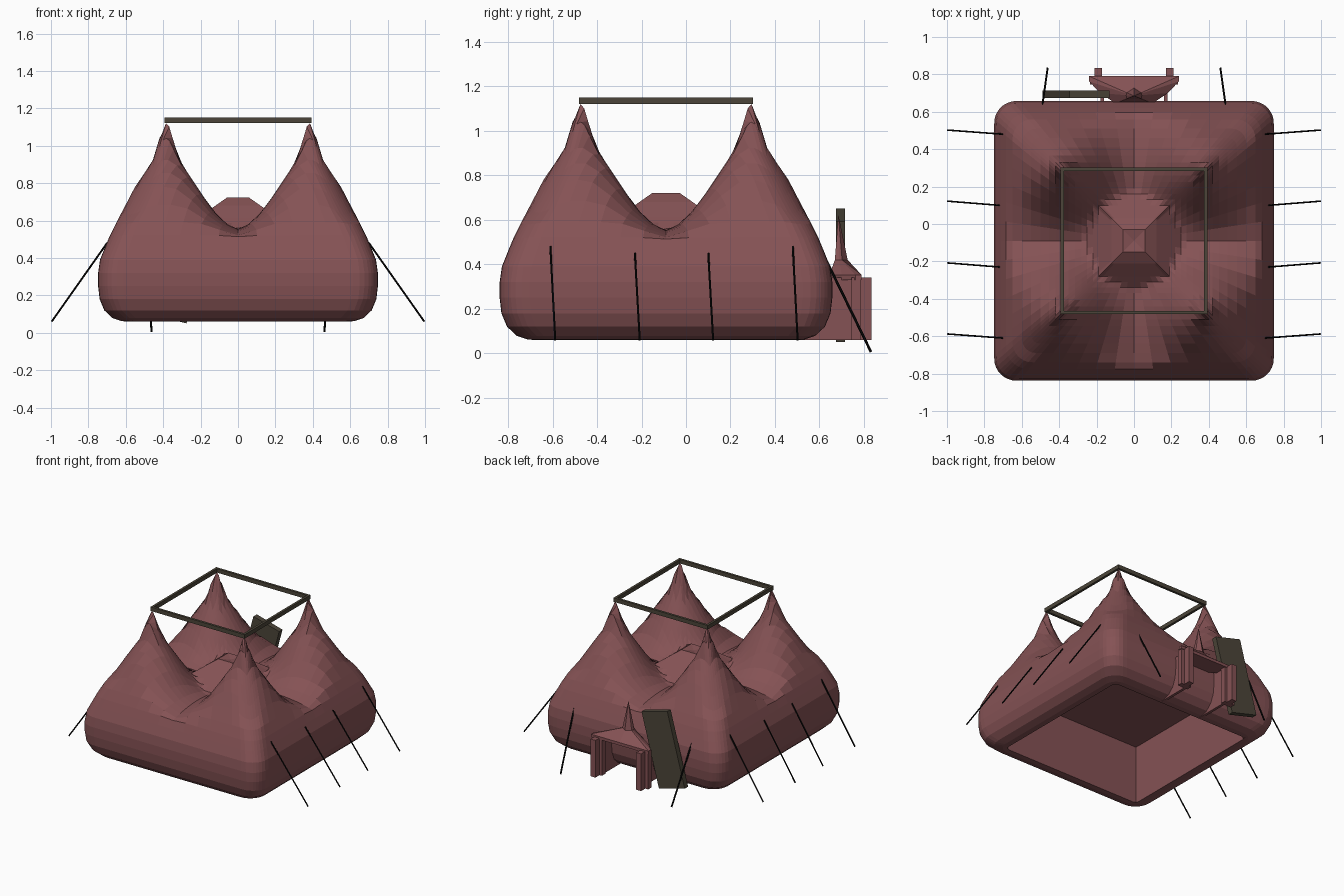
import bpy, bmesh, math
from mathutils import Vector, Matrix

if "Cube" in bpy.data.objects:
    bpy.data.objects.remove(bpy.data.objects["Cube"])

CY = -0.09          # tent centre in y
PEAK = 0.385        # peak offset from tent centre


def material(name, rgb):
    m = bpy.data.materials.new(name)
    m.diffuse_color = (*rgb, 1)
    m.use_nodes = True
    m.node_tree.nodes["Principled BSDF"].inputs["Base Color"].default_value = m.diffuse_color
    return m


CLOTH = material("dusty red cloth", (0.235, 0.085, 0.09))
WOOD = material("dark wood", (0.072, 0.060, 0.041))
ROPE = material("black rope", (0.003, 0.003, 0.003))


def finish(bm, name, mat):
    bmesh.ops.recalc_face_normals(bm, faces=bm.faces[:])
    me = bpy.data.meshes.new(name)
    bm.to_mesh(me)
    bm.free()
    me.materials.append(mat)
    ob = bpy.data.objects.new(name, me)
    bpy.context.collection.objects.link(ob)
    return ob


def box(name, lo, hi, mat, tilt=0.0):
    lo, hi = Vector(lo), Vector(hi)
    bm = bmesh.new()
    bmesh.ops.create_cube(bm, size=1)
    bm.transform(Matrix.Translation((lo + hi) / 2) @ Matrix.Rotation(tilt, 4, 'Y')
                 @ Matrix.Diagonal((*(hi - lo), 1)))
    return finish(bm, name, mat)


def rope(name, a, b, r=0.006):
    a, b = Vector(a), Vector(b)
    d = b - a
    bm = bmesh.new()
    bmesh.ops.create_cone(bm, segments=6, radius1=r, radius2=r, depth=d.length, cap_ends=True)
    bm.transform(Matrix.Translation((a + b) / 2) @ d.to_track_quat('Z', 'Y').to_matrix().to_4x4())
    return finish(bm, name, ROPE)


def lerp_table(table, x):
    for (x0, y0), (x1, y1) in zip(table, table[1:]):
        if x <= x1:
            return y0 + (y1 - y0) * (x - x0) / (x1 - x0)
    return table[-1][1]


# Tent cloth: concentric rounded-square rings, from the crown down the walls and into the lining
CONE = [(0, 1.16), (0.07, 0.925), (0.15, 0.805), (0.25, 0.655), (0.32, 0.585),
        (0.385, 0.553), (0.55, 0.49)]
CROWN = [(0, 0.71), (0.06, 0.722), (0.12, 0.68), (0.19, 0.615), (0.25, 0.56), (0.4, 0.5), (0.71, 0.46)]
SHOULDER = [(0, 2), (0.455, 0.96), (0.535, 0.81), (0.6, 0.685), (0.64, 0.61), (0.71, 0.47)]
WALL = [(0.71, 0.46), (0.738, 0.39), (0.748, 0.32), (0.748, 0.25), (0.74, 0.18),
        (0.715, 0.12), (0.67, 0.078), (0.62, 0.062), (0.59, 0.06)]
HALF = [0.0, 0.15, 0.3, 0.45, 0.6, 0.72, 0.82, 0.87, 0.91, 0.955]
STEPS = [-1] + [-t for t in reversed(HALF[1:])] + HALF


def height(x, y, s):
    d = math.hypot(abs(x) - PEAK, abs(y) - PEAK)
    return min(max(lerp_table(CROWN, s), lerp_table(CONE, d)), lerp_table(SHOULDER, s))


def ring(bm, s, z=None, square=False):
    r = 0 if square else max(0.0, min(0.12, (s - 0.47) * 0.6))
    verts = []
    for k in range(4):
        for t in STEPS:
            p = Vector((t * s, -s))
            if r:
                k0 = s - r
                q = Vector((max(-k0, min(k0, p.x)), max(-k0, min(k0, p.y))))
                p = q + (p - q).normalized() * r
            p.rotate(Matrix.Rotation(k * math.pi / 2, 2))
            verts.append(bm.verts.new((p.x, p.y + CY, height(p.x, p.y, s) if z is None else z)))
    return verts


bm = bmesh.new()
rings = [ring(bm, s) for s in (0.06, 0.12, 0.19, 0.22, 0.25, 0.28, 0.315, 0.35, 0.385, 0.42, 0.455,
                               0.5, 0.55, 0.6, 0.65, 0.685)]
rings += [ring(bm, s, z) for s, z in WALL]
rings += [ring(bm, 0.58, 0.06, True), ring(bm, 0.58, 0.5, True)]
for a, b in zip(rings, rings[1:]):
    n = len(a)
    for i in range(n):
        j = (i + 1) % n
        bm.faces.new((a[i], b[i], b[j], a[j]))
for loop, z in ((rings[0], 0.71), (rings[-1], 0.5)):
    c = bm.verts.new((0, CY, z))
    for i in range(len(loop)):
        bm.faces.new((loop[i], loop[(i + 1) % len(loop)], c))
finish(bm, "tent_cloth", CLOTH)

# Square frame of beams joining the four peaks
for i, s in enumerate((-1, 1)):
    p, o = s * (PEAK - 0.002), PEAK + 0.007
    box(f"frame_cross_beam_{i}", (-o, CY + p - 0.009, 1.121), (o, CY + p + 0.009, 1.151), WOOD)
    box(f"frame_long_beam_{i}", (p - 0.009, CY - o, 1.121), (p + 0.009, CY + o, 1.151), WOOD)

# Guy ropes on both sides and at the back
for side in (-1, 1):
    tag = "left" if side < 0 else "right"
    for i, (y, x, z) in enumerate(((-0.61, 0.70, 0.48), (-0.23, 0.721, 0.45),
                                   (0.10, 0.721, 0.45), (0.48, 0.70, 0.48))):
        rope(f"{tag}_rope_{i}", (side * x, y, z), (side * 0.996, y + 0.022, 0.06), 0.005)
    rope(f"{tag}_back_rope", (side * 0.492, 0.62, 0.44), (side * 0.462, 0.832, 0.006))

    # Porch side wall and doorposts
    def post(name, x0, x1, y0, y1, top=0.34):
        xs = sorted((side * x0, side * x1))
        box(f"{tag}_{name}", (xs[0], y0, 0.06), (xs[1], y1, top), CLOTH)
    post("porch_wall", 0.16, 0.18, 0.5, 0.75)
    post("door_jamb", 0.15, 0.235, 0.745, 0.785)
    post("door_post", 0.17, 0.21, 0.745, 0.835)

# Porch roof: flared outline drawn up into a spire
outline = [(-0.24, 0.79), (-0.24, 0.762), (-0.18, 0.70), (-0.1, 0.645),
           (0.1, 0.645), (0.18, 0.70), (0.24, 0.762), (0.24, 0.79), (0, 0.79)]
centre = Vector((0, 0.685))
bm = bmesh.new()
low = [bm.verts.new((x, y, 0.33)) for x, y in outline]
eave = [bm.verts.new((x, y, 0.352)) for x, y in outline]
neck = []
for p in outline:
    q = centre + (Vector(p) - centre).normalized() * 0.042
    neck.append(bm.verts.new((q.x, q.y, 0.42)))
tip = bm.verts.new((0, 0.685, 0.625))
bm.faces.new(low)
for i in range(len(outline)):
    j = (i + 1) % len(outline)
    bm.faces.new((low[i], low[j], eave[j], eave[i]))
    bm.faces.new((eave[i], eave[j], neck[j], neck[i]))
    bm.faces.new((neck[i], neck[j], tip))
finish(bm, "porch_roof", CLOTH)

# Plank leaning beside the porch
box("leaning_plank", (-0.421, 0.675, 0.069), (-0.199, 0.715, 0.631), WOOD, math.radians(15))
